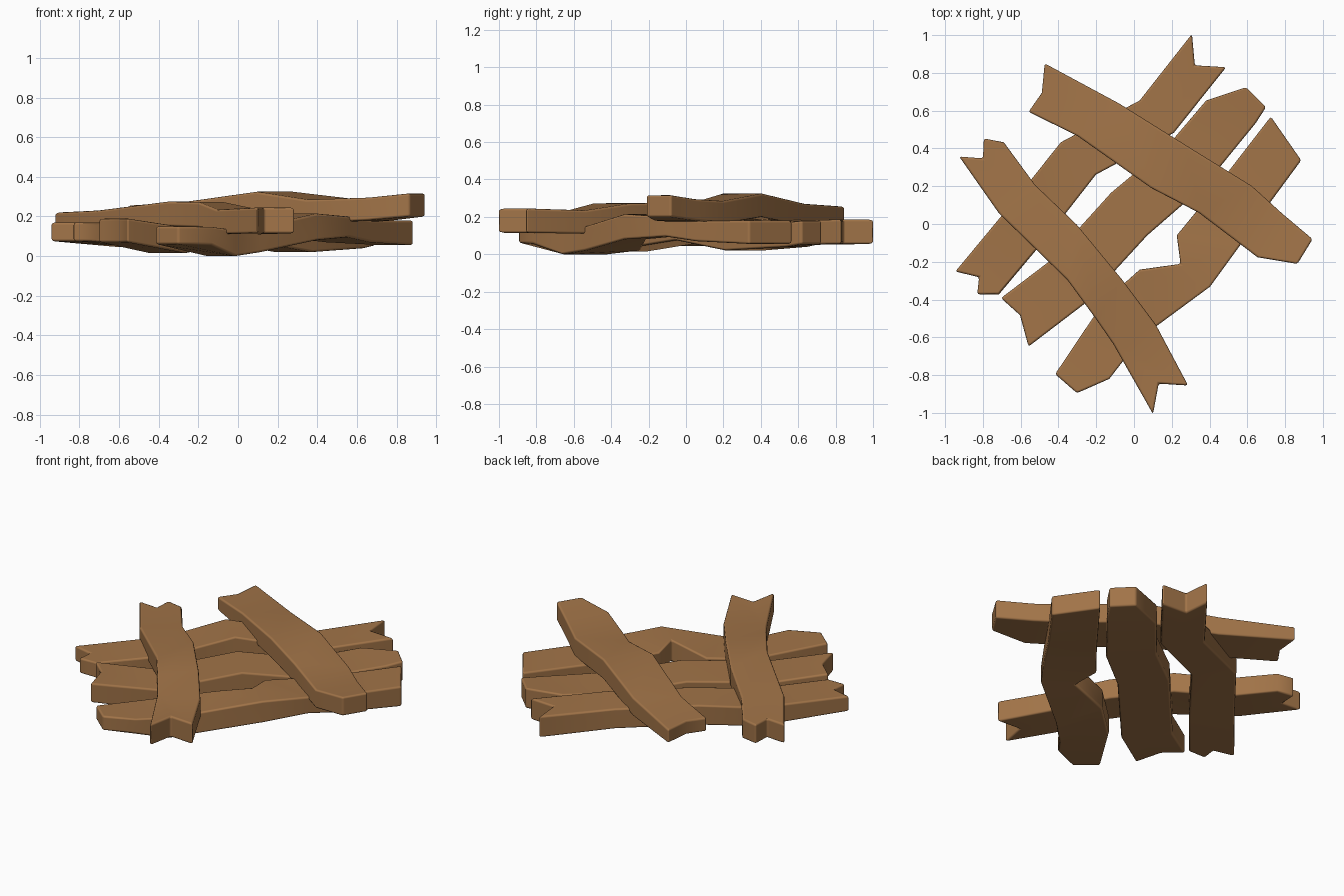
import bpy, bmesh

wood = bpy.data.materials.new("brown_wood")
wood.diffuse_color = (0.36, 0.175, 0.065, 1)
SPREAD = 1.006   # makes up for corners trimmed by the bevel


def plank(name, rows, start_tips, end_tips):
    """rows: (left x, left y, right x, right y, top z, bottom z); tips: notch or point at each end."""
    bm = bmesh.new()

    def pair(x, y, row):
        x, y = x * SPREAD, y * SPREAD
        return bm.verts.new((x, y, row[4])), bm.verts.new((x, y, row[5]))

    left = [pair(r[0], r[1], r) for r in rows]
    right = [pair(r[2], r[3], r) for r in rows]
    start = [pair(x, y, rows[0]) for x, y in start_tips]   # left to right
    end = [pair(x, y, rows[-1]) for x, y in end_tips]      # left to right
    # top and bottom faces, the end ones taking in the cut tips
    n = len(rows)
    for i in range(n - 1):
        loop = [left[i]] + (start if i == 0 else []) + [right[i], right[i + 1]]
        loop += (end[::-1] if i == n - 2 else []) + [left[i + 1]]
        bm.faces.new([p[0] for p in loop])
        bm.faces.new([p[1] for p in reversed(loop)])
    # side walls around the outline
    ring = left[::-1] + start + right + end[::-1]
    for a, b in zip(ring, ring[1:] + ring[:1]):
        bm.faces.new((a[0], a[1], b[1], b[0]))
    bmesh.ops.recalc_face_normals(bm, faces=bm.faces)
    mesh = bpy.data.meshes.new(name)
    bm.to_mesh(mesh)
    bm.free()
    mesh.materials.append(wood)
    mesh.shade_smooth()
    ob = bpy.data.objects.new(name, mesh)
    bpy.context.collection.objects.link(ob)
    bev = ob.modifiers.new("worn_edges", 'BEVEL')
    bev.width = 0.012
    bev.segments = 2
    bev.limit_method = 'ANGLE'
    bev.angle_limit = 0.9
    bev.harden_normals = True


# two planks lying across the top
plank("upper_plank_right", [
    (-0.47, 0.845, -0.555, 0.59, 0.255, 0.17),
    (-0.08, 0.635, -0.30, 0.465, 0.27, 0.155),
    (0.28, 0.41, 0.09, 0.19, 0.325, 0.20),
    (0.62, 0.20, 0.34, 0.06, 0.285, 0.165),
    (0.78, 0.055, 0.65, -0.175, 0.295, 0.18),
    (0.94, -0.08, 0.86, -0.21, 0.317, 0.20)],
    [(-0.485, 0.69)], [])

plank("upper_plank_left", [
    (-0.685, 0.43, -0.92, 0.355, 0.22, 0.10),
    (-0.52, 0.205, -0.71, 0.055, 0.23, 0.11),
    (-0.30, -0.005, -0.35, -0.295, 0.275, 0.15),
    (-0.065, -0.29, -0.20, -0.50, 0.272, 0.145),
    (0.115, -0.53, -0.11, -0.63, 0.235, 0.11),
    (0.285, -0.85, 0.10, -1.0, 0.245, 0.115)],
    [(-0.79, 0.45), (-0.795, 0.345)], [(0.13, -0.84)])

# three planks running underneath
plank("lower_plank_back", [
    (-0.94, -0.25, -0.71, -0.37, 0.17, 0.075),
    (-0.60, 0.16, -0.45, -0.06, 0.165, 0.045),
    (-0.385, 0.43, -0.20, 0.26, 0.225, 0.10),
    (0.03, 0.65, 0.21, 0.48, 0.175, 0.05),
    (0.305, 1.0, 0.485, 0.825, 0.187, 0.055)],
    [(-0.815, -0.28), (-0.825, -0.37)], [(0.32, 0.835)])

plank("lower_plank_middle", [
    (-0.70, -0.39, -0.555, -0.645, 0.19, 0.07),
    (-0.45, -0.20, -0.26, -0.42, 0.145, 0.015),
    (-0.12, 0.165, 0.07, -0.06, 0.20, 0.075),
    (0.18, 0.415, 0.375, 0.205, 0.145, 0.02),
    (0.38, 0.65, 0.64, 0.53, 0.17, 0.04),
    (0.59, 0.72, 0.695, 0.615, 0.18, 0.055)],
    [(-0.60, -0.48)], [])

plank("lower_plank_front", [
    (-0.415, -0.79, -0.13, -0.815, 0.15, 0.06),
    (-0.16, -0.41, -0.01, -0.66, 0.13, 0.0),
    (0.03, -0.24, 0.115, -0.54, 0.15, 0.02),
    (0.245, -0.21, 0.40, -0.33, 0.215, 0.08),
    (0.225, -0.06, 0.56, -0.11, 0.20, 0.095),
    (0.43, 0.19, 0.67, 0.05, 0.18, 0.07),
    (0.72, 0.565, 0.88, 0.335, 0.18, 0.055)],
    [(-0.30, -0.89)], [])
